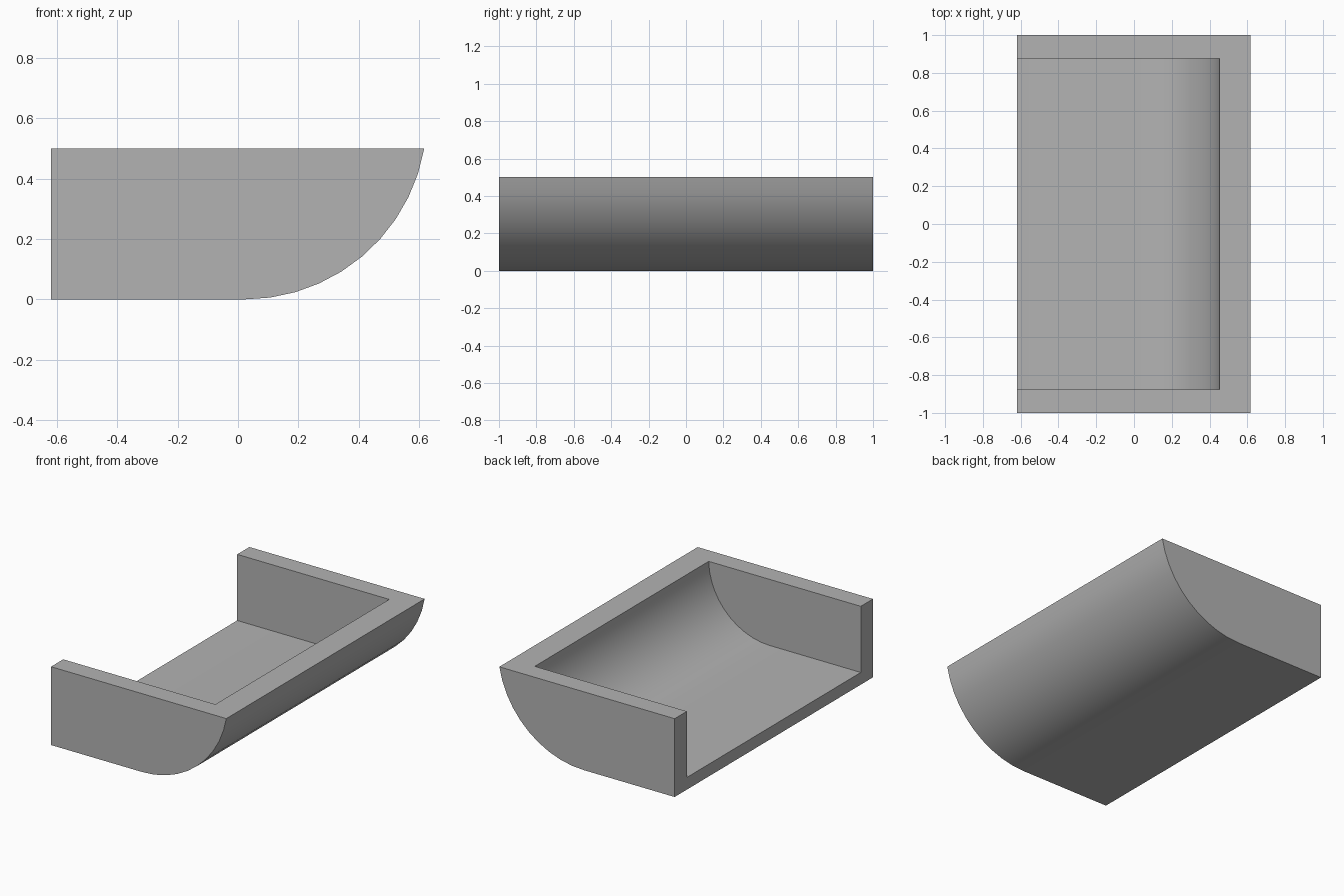
import bpy, bmesh
from math import sin, cos, acos

HALF_X, HALF_Y, TOP = 0.62, 1.0, 0.5
ARC_X = 0.022  # where the flat bottom turns into the curve

cube = bpy.data.objects.get("Cube")
if cube:
    bpy.data.objects.remove(cube, do_unlink=True)

grey = bpy.data.materials.new("plain grey")
grey.use_nodes = True
colour = (0.45, 0.45, 0.45, 1)
grey.diffuse_color = colour
grey.node_tree.nodes["Principled BSDF"].inputs["Base Color"].default_value = colour


def curved_block(name, left, floor, radius, half_y, steps, extra_top=0):
    """Extrude along y a profile with a flat floor that sweeps up on the right."""
    end = acos(1 - (TOP - floor) / radius)
    angles = [end * i / steps for i in range(steps + 1)]
    points = [(left, floor)]
    points += [(ARC_X + radius * sin(a), floor + radius * (1 - cos(a))) for a in angles]
    if extra_top:
        points.append((points[-1][0], TOP + extra_top))
    points.append((left, TOP + extra_top))

    bm = bmesh.new()
    face = bm.faces.new([bm.verts.new((x, -half_y, z)) for x, z in points])
    side = bmesh.ops.extrude_face_region(bm, geom=[face])["geom"]
    moved = [v for v in side if isinstance(v, bmesh.types.BMVert)]
    bmesh.ops.translate(bm, verts=moved, vec=(0, 2 * half_y, 0))
    bmesh.ops.recalc_face_normals(bm, faces=bm.faces)
    mesh = bpy.data.meshes.new(name)
    bm.to_mesh(mesh)
    bm.free()
    mesh.materials.append(grey)
    obj = bpy.data.objects.new(name, mesh)
    bpy.context.collection.objects.link(obj)
    return obj


# Outer body, and the hollow that opens to the top and the left edge
tray = curved_block("curved_tray", -HALF_X, 0, 0.605, HALF_Y, 10)
hollow = curved_block("hollow_cutter", -HALF_X - 0.2, 0.078, 0.432, 0.877, 11, 0.2)
hollow.hide_render = True

cut = tray.modifiers.new("hollow", "BOOLEAN")
cut.operation = "DIFFERENCE"
cut.solver = "EXACT"
cut.object = hollow

bpy.ops.object.select_all(action="DESELECT")
tray.select_set(True)
bpy.context.view_layer.objects.active = tray
bpy.ops.object.modifier_apply(modifier=cut.name)
bpy.data.objects.remove(hollow, do_unlink=True)

# Smooth curve with crisp rims
bpy.ops.object.shade_smooth_by_angle(angle=0.52)
